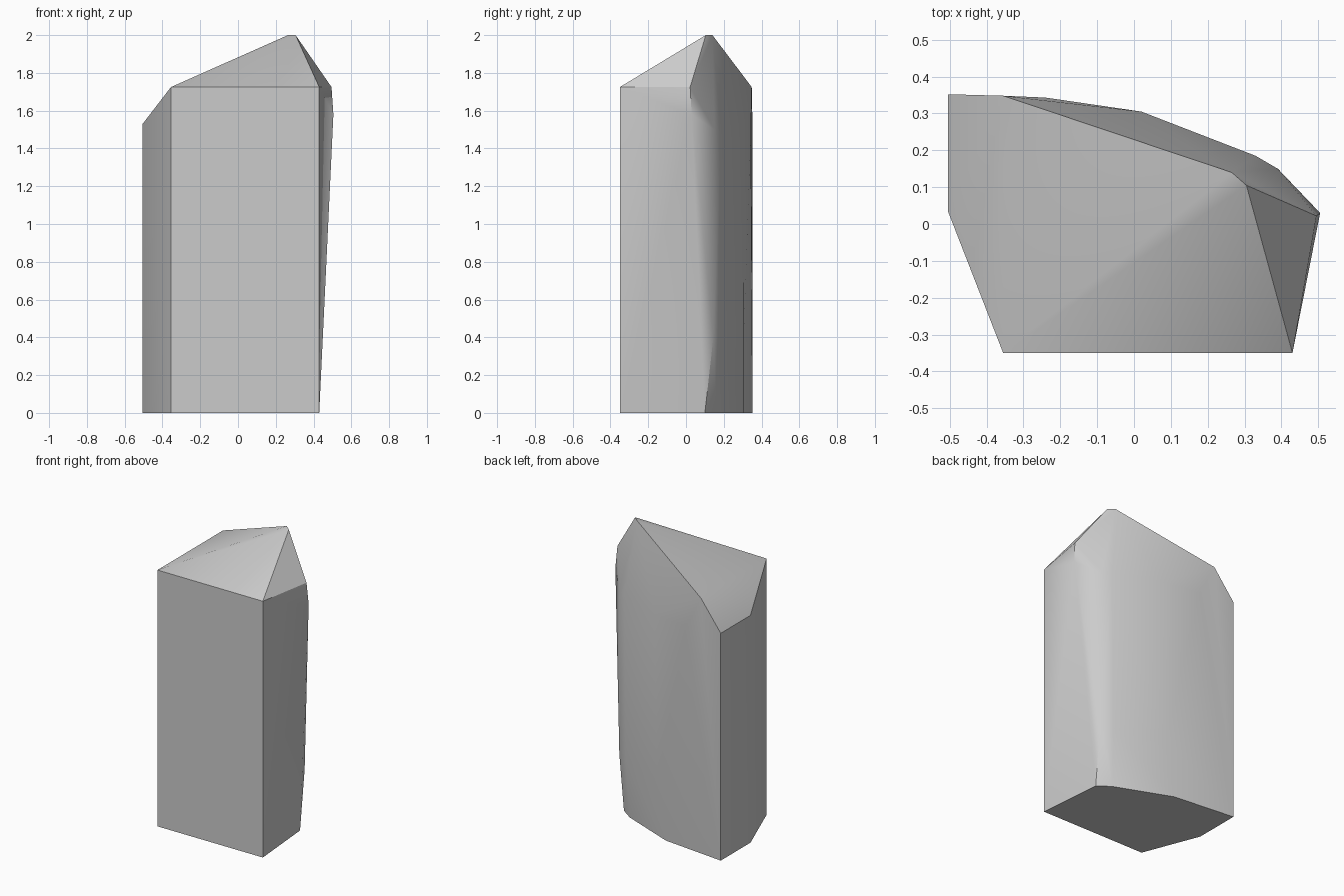
import bpy
import bmesh
import math

# Remove only the default cube
default_cube = bpy.data.objects.get("Cube")
if default_cube:
    bpy.data.objects.remove(default_cube, do_unlink=True)


def make_material(name, colour):
    material = bpy.data.materials.new(name)
    material.use_nodes = True
    material.diffuse_color = colour
    shader = material.node_tree.nodes["Principled BSDF"]
    shader.inputs["Base Color"].default_value = colour
    return material


def build_hull(name, points, material):
    """Make a faceted convex solid that wraps the given corner points."""
    bm = bmesh.new()
    for point in points:
        bm.verts.new(point)
    result = bmesh.ops.convex_hull(bm, input=bm.verts[:])
    loose = {v for v in result["geom_interior"] + result["geom_unused"]
             if isinstance(v, bmesh.types.BMVert) and v.is_valid}
    bmesh.ops.delete(bm, geom=list(loose), context="VERTS")
    # Merge coplanar triangles into clean facets
    bmesh.ops.dissolve_limit(bm, angle_limit=math.radians(0.6),
                             verts=bm.verts[:], edges=bm.edges[:])
    bmesh.ops.recalc_face_normals(bm, faces=bm.faces[:])
    mesh = bpy.data.meshes.new(name)
    bm.to_mesh(mesh)
    bm.free()
    mesh.materials.append(material)
    obj = bpy.data.objects.new(name, mesh)
    bpy.context.collection.objects.link(obj)
    return obj


def at_height(outline, z):
    return [(x, y, z) for x, y in outline]


shoulder = 1.725   # where the tip facets begin
left_top = 1.53    # top of the chipped left side
tip = 2.0

# Flat front and left sides rise straight from the ground
front_edge = [(-0.355, -0.35), (0.43, -0.35)]
left_edge = [(-0.505, 0.352), (-0.505, 0.035)]
straight_sides = (at_height(front_edge, 0) + at_height(front_edge, shoulder)
                  + at_height(left_edge, 0) + at_height(left_edge, left_top))

# Rounded back: narrow at the ground, fuller through the middle
back_foot = at_height([(0.392, 0.10), (0.307, 0.16), (-0.065, 0.307)], 0)
back_low = at_height([(0.395, 0.145), (0.32, 0.183), (0.0, 0.306)], 0.4)
back_high = at_height([(0.39, 0.15), (0.33, 0.185), (0.02, 0.305),
                       (-0.24, 0.343)], 1.5)

# Leaning right corner and the pointed tip
right_corner = [(0.505, 0.03, 1.58), (0.495, 0.022, shoulder)]
back_shoulder = [(-0.355, 0.348, shoulder)]
tip_ridge = at_height([(0.265, 0.14), (0.305, 0.105)], tip)

stone_grey = make_material("stone grey", (0.6, 0.6, 0.6, 1.0))
crystal = build_hull(
    "crystal_shard",
    straight_sides + back_foot + back_low + back_high
    + right_corner + back_shoulder + tip_ridge,
    stone_grey)

# Soft blends on the back, crisp edges elsewhere
bpy.ops.object.select_all(action="DESELECT")
crystal.select_set(True)
bpy.context.view_layer.objects.active = crystal
bpy.ops.object.shade_smooth_by_angle(angle=math.radians(30))
